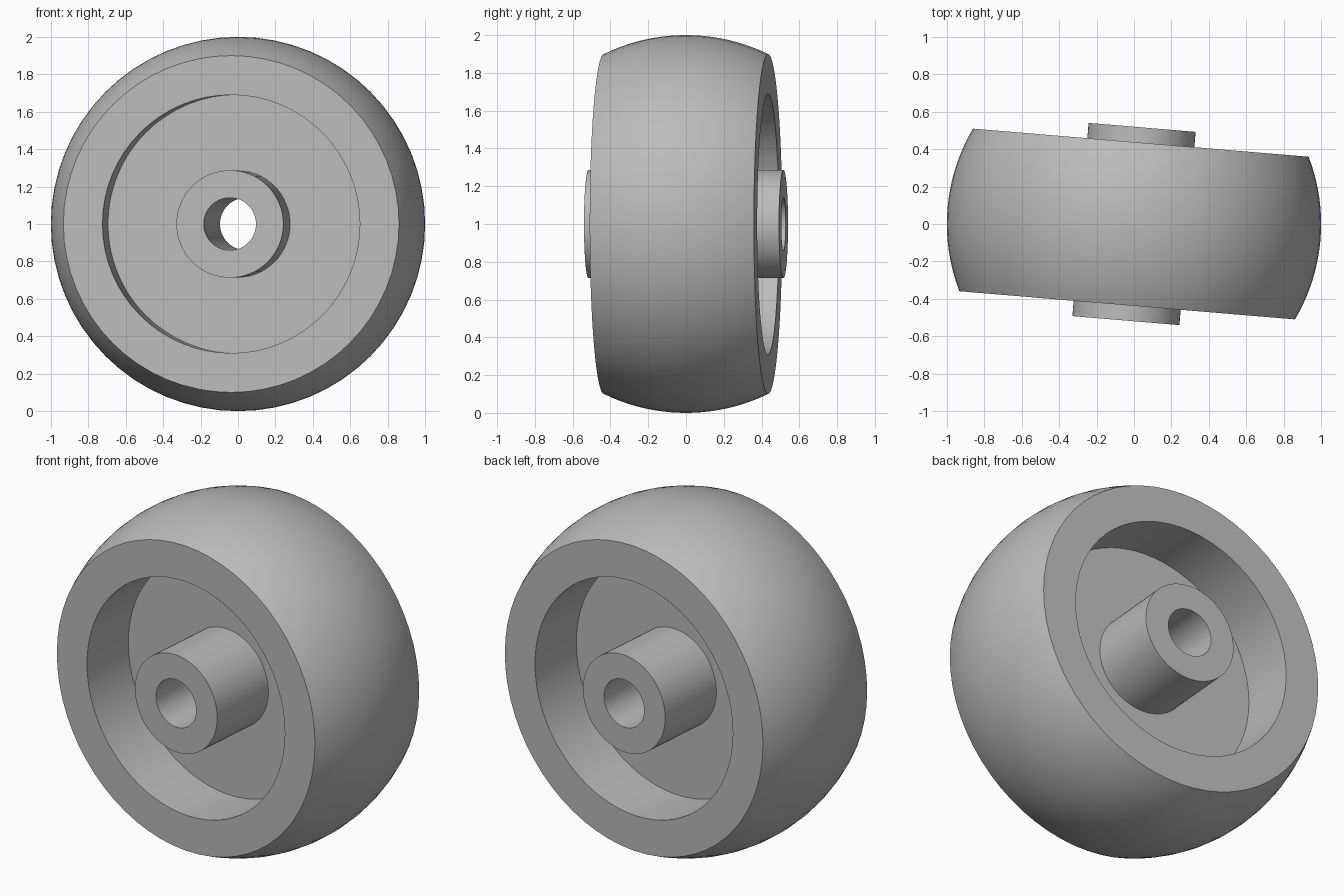
import bpy, bmesh
from math import asin, sin, cos, radians
from mathutils import Vector, Matrix

cube = bpy.data.objects.get("Cube")
if cube:
    bpy.data.objects.remove(cube, do_unlink=True)

SEGMENTS = 64
HALF_WIDTH = 0.436
RECESS_RADIUS, WEB_HALF = 0.69, 0.09
HUB_RADIUS, HUB_HALF, BORE_RADIUS = 0.287, 0.518, 0.14

grey = bpy.data.materials.new("plain grey")
grey.use_nodes = True
colour = (0.5, 0.5, 0.5, 1)
grey.diffuse_color = colour
grey.node_tree.nodes["Principled BSDF"].inputs["Base Color"].default_value = colour


def lathe(name, profile, material):
    """Revolve a closed (radius, y) profile around the y axis."""
    bm = bmesh.new()
    verts = [bm.verts.new((r, y, 0)) for r, y in profile]
    edges = [bm.edges.new((verts[i - 1], verts[i])) for i in range(len(verts))]
    bmesh.ops.spin(bm, geom=verts + edges, cent=Vector(), axis=Vector((0, 1, 0)),
                   angle=radians(360), steps=SEGMENTS, use_merge=True)
    bmesh.ops.remove_doubles(bm, verts=bm.verts, dist=1e-5)
    bmesh.ops.recalc_face_normals(bm, faces=bm.faces)
    mesh = bpy.data.meshes.new(name)
    bm.to_mesh(mesh)
    bm.free()
    mesh.materials.append(material)
    obj = bpy.data.objects.new(name, mesh)
    bpy.context.collection.objects.link(obj)
    return obj


# Crowned tread: an arc of a unit sphere
limit = asin(HALF_WIDTH)
tread = [(cos(limit * i / 10), sin(limit * i / 10)) for i in range(-10, 11)]

# Recessed side, web, projecting hub and bore on one side
side = [(RECESS_RADIUS, HALF_WIDTH), (RECESS_RADIUS, WEB_HALF),
        (HUB_RADIUS, WEB_HALF), (HUB_RADIUS, HUB_HALF), (BORE_RADIUS, HUB_HALF)]
other_side = [(r, -y) for r, y in reversed(side)]

wheel = lathe("wheel", tread + side + other_side, grey)

# Stand the wheel on the ground, turned slightly about the vertical
wheel.data.transform(Matrix.Translation((0, 0, 1)) @ Matrix.Rotation(radians(-4.8), 4, "Z"))

bpy.ops.object.select_all(action="DESELECT")
wheel.select_set(True)
bpy.context.view_layer.objects.active = wheel
bpy.ops.object.shade_smooth_by_angle(angle=radians(30))
